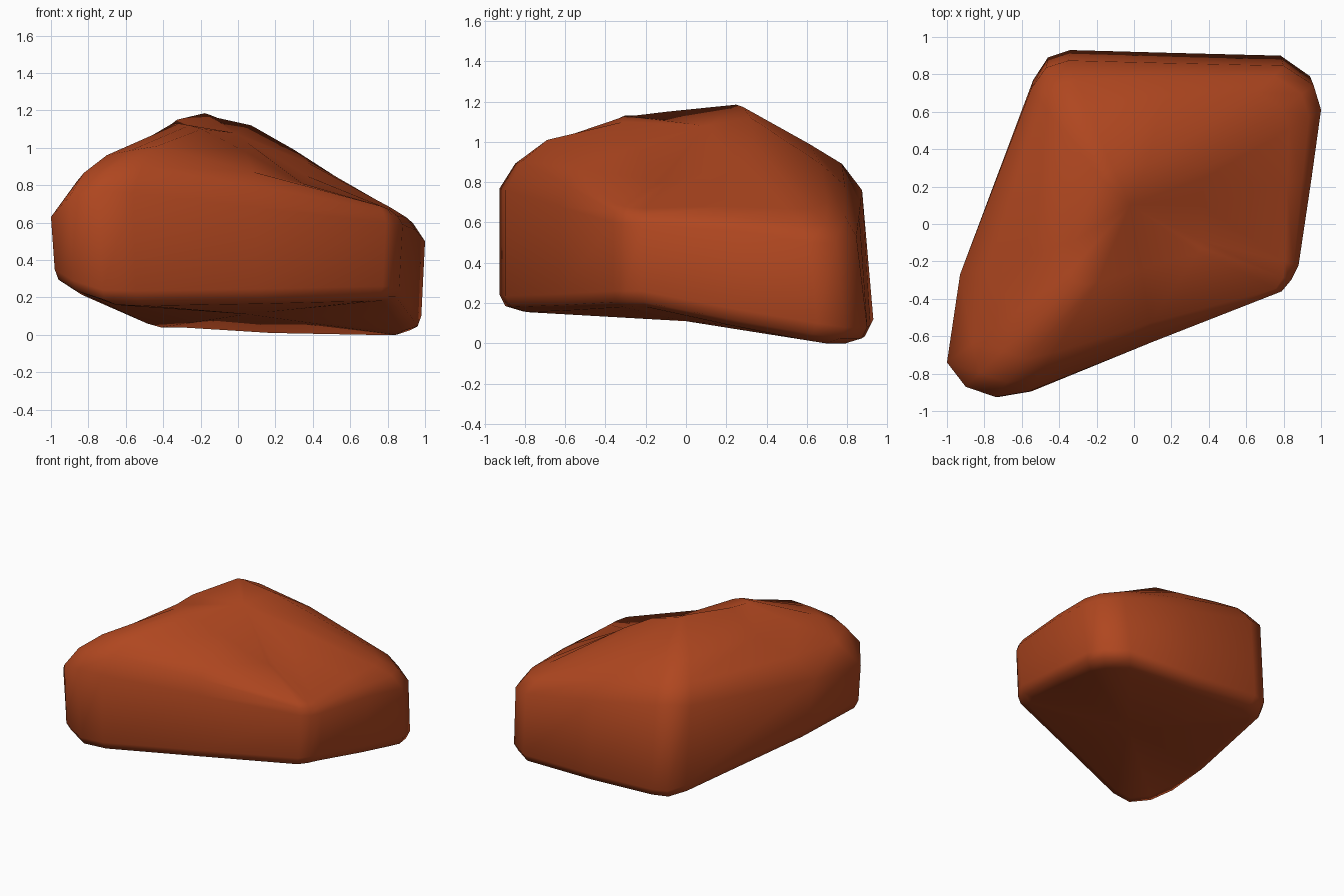
import bpy, bmesh

if "Cube" in bpy.data.objects:
    bpy.data.objects.remove(bpy.data.objects["Cube"])

# Outline of the boulder, anticlockwise from the front-left corner:
# x, y, wall bottom z, wall top z, crest inset, crest z, inner top z
OUTLINE = [
    (-1.00, -0.74, .35, .63, .64, .96, 1.13),
    (-0.90, -0.87, .29, .74, .78, .96, 1.13),
    (-0.74, -0.925, .24, .77, .78, .985, 1.12),
    (-0.56, -0.895, .235, .76, .77, 1.01, 1.10),
    (0.10, -0.63, .245, .68, .84, .87, .98),
    (0.79, -0.36, .26, .60, .96, .69, .81),
    (0.84, -0.30, .26, .59, .95, .675, .80),
    (0.88, -0.22, .26, .59, .92, .67, .80),
    (0.95, 0.25, .17, .56, .86, .68, .85),
    (1.00, 0.65, .10, .50, .83, .67, .92),
    (0.96, 0.79, .08, .50, .83, .67, .94),
    (0.80, 0.90, .08, .53, .83, .70, .99),
    (0.20, 0.915, .09, .64, .78, .89, 1.12),
    (-0.35, 0.93, .12, .76, .70, .99, 1.16),
    (-0.47, 0.89, .12, .78, .70, .99, 1.175),
    (-0.55, 0.77, .14, .75, .72, 1.00, 1.185),
    (-0.93, -0.27, .27, .68, .56, .96, 1.15),
]


def lean(y):
    # the back wall leans inwards towards the top
    return y * (0.94 if y > 0.6 else 1.0)


def rings():
    floor, heel, low, high, shoulder, crest, inner = ([] for _ in range(7))
    for x, y, zb, zt, s, zc, zi in OUTLINE:
        f = .82 if (x, y) == (-0.93, -0.27) else .88
        floor.append((x * f, y * f, max(0, zb - .08)))
        heel.append((x * (f + .08), y * (f + .09), max(0.01, zb - .055)))
        low.append((x * (f + .1), y * (f + .12), zb))
        high.append((x, lean(y), zt))
        k = s + (1 - s) * .62
        shoulder.append((x * k, lean(y) * k, zt + (zc - zt) * .57))
        crest.append((x * s, lean(y) * s, zc))
        r = .45 * (s if s > .69 else .78)
        inner.append((x * r, y * r, zi))
    return [floor, heel, low, high, shoulder, crest, inner]


# Boulder: loft the rings, close top and underside with fans
bm = bmesh.new()
loops = [[bm.verts.new(p) for p in ring] for ring in rings()]
n = len(OUTLINE)
for a, b in zip(loops, loops[1:]):
    for i in range(n):
        j = (i + 1) % n
        bm.faces.new((a[i], a[j], b[j], b[i]))
peak = bm.verts.new((-0.02, 0.10, 1.08))
base = bm.verts.new((0.05, 0, .11))
for i in range(n):
    j = (i + 1) % n
    bm.faces.new((loops[-1][i], loops[-1][j], peak))
    bm.faces.new((loops[0][j], loops[0][i], base))
bmesh.ops.recalc_face_normals(bm, faces=bm.faces)

mesh = bpy.data.meshes.new("boulder")
bm.to_mesh(mesh)
bm.free()
rock = bpy.data.objects.new("boulder", mesh)
bpy.context.collection.objects.link(rock)

# Rust-red stone colour
mat = bpy.data.materials.new("rust stone")
mat.diffuse_color = (0.43, 0.062, 0.014, 1)
mat.use_nodes = True
mat.node_tree.nodes["Principled BSDF"].inputs["Base Color"].default_value = mat.diffuse_color
mesh.materials.append(mat)
for p in mesh.polygons:
    p.use_smooth = True
